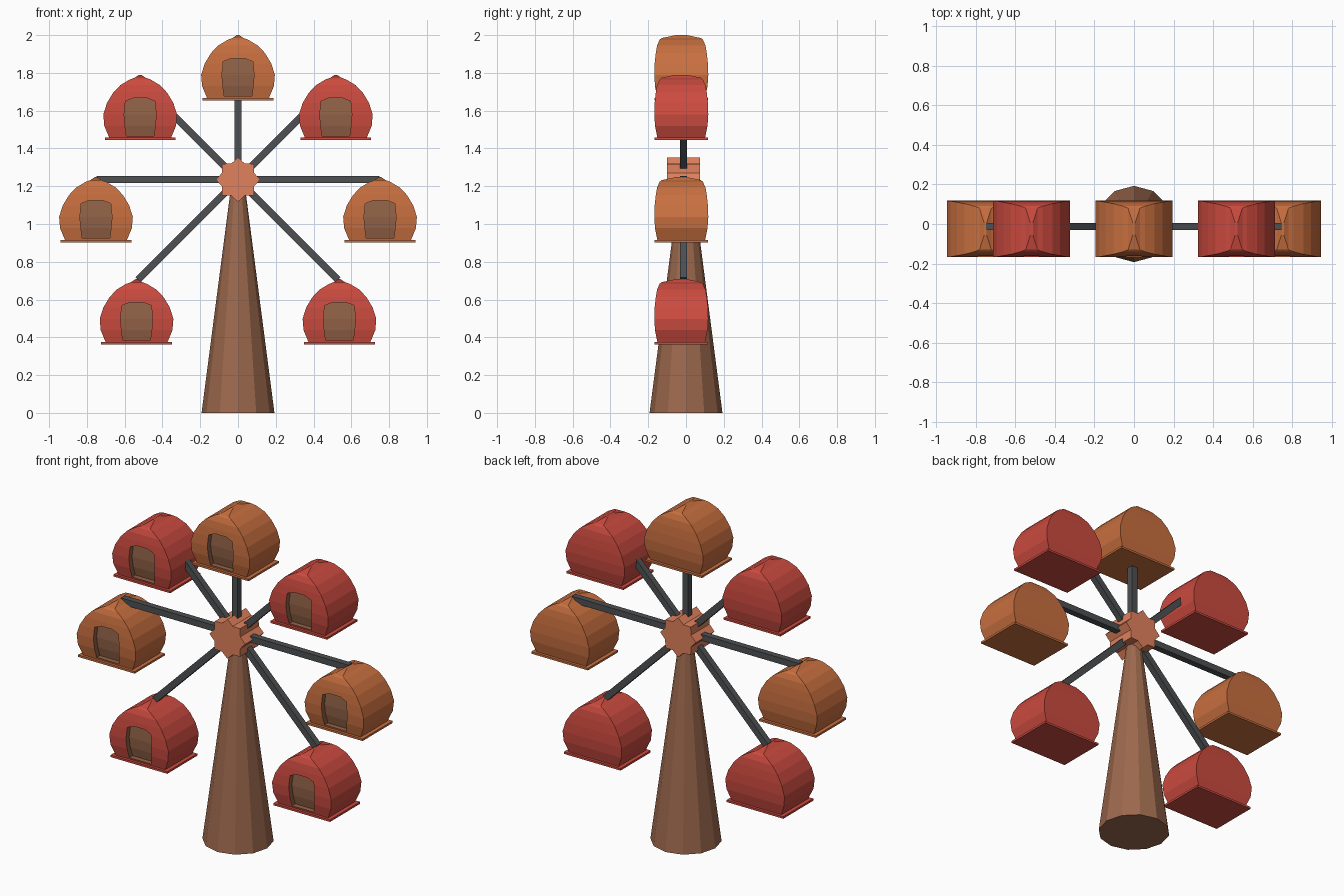
import bpy, bmesh, math
from mathutils import Matrix

if "Cube" in bpy.data.objects:
    bpy.data.objects.remove(bpy.data.objects["Cube"])

HUB_Z, YC = 1.235, -0.025


def material(name, rgb):
    m = bpy.data.materials.new(name)
    m.diffuse_color = (*rgb, 1)
    m.use_nodes = True
    m.node_tree.nodes["Principled BSDF"].inputs["Base Color"].default_value = m.diffuse_color
    return m


RED = material("red", (0.6, 0.07, 0.05))
ORANGE = material("orange", (0.58, 0.16, 0.05))
BROWN = material("brown", (0.33, 0.14, 0.075))
DOOR = material("door_brown", (0.29, 0.125, 0.065))
STEEL = material("dark_steel", (0.075, 0.08, 0.085))
CORAL = material("coral", (0.75, 0.22, 0.11))


def finish(name, bm, *mats):
    bmesh.ops.recalc_face_normals(bm, faces=bm.faces)
    me = bpy.data.meshes.new(name)
    bm.to_mesh(me)
    bm.free()
    for m in mats:
        me.materials.append(m)
    ob = bpy.data.objects.new(name, me)
    bpy.context.collection.objects.link(ob)
    return ob


def loft(bm, rings):
    """Skin closed rings of points and cap both ends."""
    vs = [[bm.verts.new(p) for p in r] for r in rings]
    n = len(vs[0])
    for a, b in zip(vs, vs[1:]):
        for i in range(n):
            j = (i + 1) % n
            bm.faces.new((a[i], a[j], b[j], b[i]))
    bm.faces.new(vs[0])
    bm.faces.new(vs[-1])


def rect(hx, y0, y1, z):
    return [(-hx, y0, z), (hx, y0, z), (hx, y1, z), (-hx, y1, z)]


def box(bm, size, loc):
    bmesh.ops.create_cube(bm, size=1, matrix=Matrix.Translation(loc) @ Matrix.Diagonal((*size, 1)))


# Tapered tower
bm = bmesh.new()
bmesh.ops.create_cone(bm, cap_ends=True, segments=12, radius1=0.193, radius2=0.034,
                      depth=1.22, matrix=Matrix.Translation((0, 0, 0.61)))
finish("tower", bm, BROWN)

# Eight-pointed hub
bm = bmesh.new()
star = [(r * math.sin(i * math.pi / 8), HUB_Z + r * math.cos(i * math.pi / 8))
        for i in range(16) for r in [0.118 if i % 2 == 0 else 0.092]]
loft(bm, [[(x, y, z) for x, z in star] for y in (-0.1, 0.075)])
finish("hub", bm, CORAL)

# Seven spokes, none pointing straight down
for k in range(-3, 4):
    bm = bmesh.new()
    box(bm, (0.037, 0.037, 0.7), (0, -0.013, 0.4))
    bm.transform(Matrix.Translation((0, 0, HUB_Z)) @ Matrix.Rotation(k * math.pi / 4, 4, 'Y'))
    finish("spoke", bm, STEEL)

# Cabin levels: height, half width, half depth
LEVELS = [(0.01, 0.163, 0.126), (0.075, 0.19, 0.139), (0.135, 0.195, 0.143),
          (0.195, 0.176, 0.141), (0.25, 0.143, 0.135), (0.29, 0.105, 0.128),
          (0.32, 0.055, 0.115), (0.329, 0.03, 0.105), (0.345, 0.006, 0.03)]


def cabin_mesh(name, mat):
    bm = bmesh.new()
    loft(bm, [rect(hx, YC - hy, YC + hy, z) for z, hx, hy in LEVELS])
    body = finish(name, bm, mat, DOOR)
    # Recessed doorway, its back following the bulge of the wall
    bm = bmesh.new()
    door = [(0.022, 0.073, 0.126), (0.075, 0.08, 0.137), (0.135, 0.085, 0.141),
            (0.205, 0.078, 0.137), (0.222, 0.035, 0.135)]
    loft(bm, [rect(hx, -0.25, YC - hy + 0.028, z) for z, hx, hy in door])
    for f in bm.faces:
        f.material_index = 1
    cutter = finish("door_cutter", bm, mat, DOOR)
    cutter.hide_render = True
    mod = body.modifiers.new("doorway", 'BOOLEAN')
    mod.object, mod.operation, mod.solver = cutter, 'DIFFERENCE', 'EXACT'
    deps = bpy.context.evaluated_depsgraph_get()
    me = bpy.data.meshes.new_from_object(body.evaluated_get(deps))
    bpy.data.objects.remove(cutter)
    bpy.data.objects.remove(body)
    # Floor plate
    bm = bmesh.new()
    bm.from_mesh(me)
    box(bm, (0.374, 0.284, 0.012), (0, YC, 0.006))
    bm.to_mesh(me)
    bm.free()
    return me


red_cabin = cabin_mesh("red_cabin", RED)
orange_cabin = cabin_mesh("orange_cabin", ORANGE)

# Hang the cabins
places = [("top_cabin", orange_cabin, 0, 1.655)]
for s in (-1, 1):
    places += [("upper_cabin", red_cabin, s * 0.518, 1.445),
               ("side_cabin", orange_cabin, s * 0.752, 0.903),
               ("lower_cabin", red_cabin, s * 0.537, 0.363)]
for name, me, x, z in places:
    ob = bpy.data.objects.new(name, me)
    ob.location = (x, 0, z)
    bpy.context.collection.objects.link(ob)
